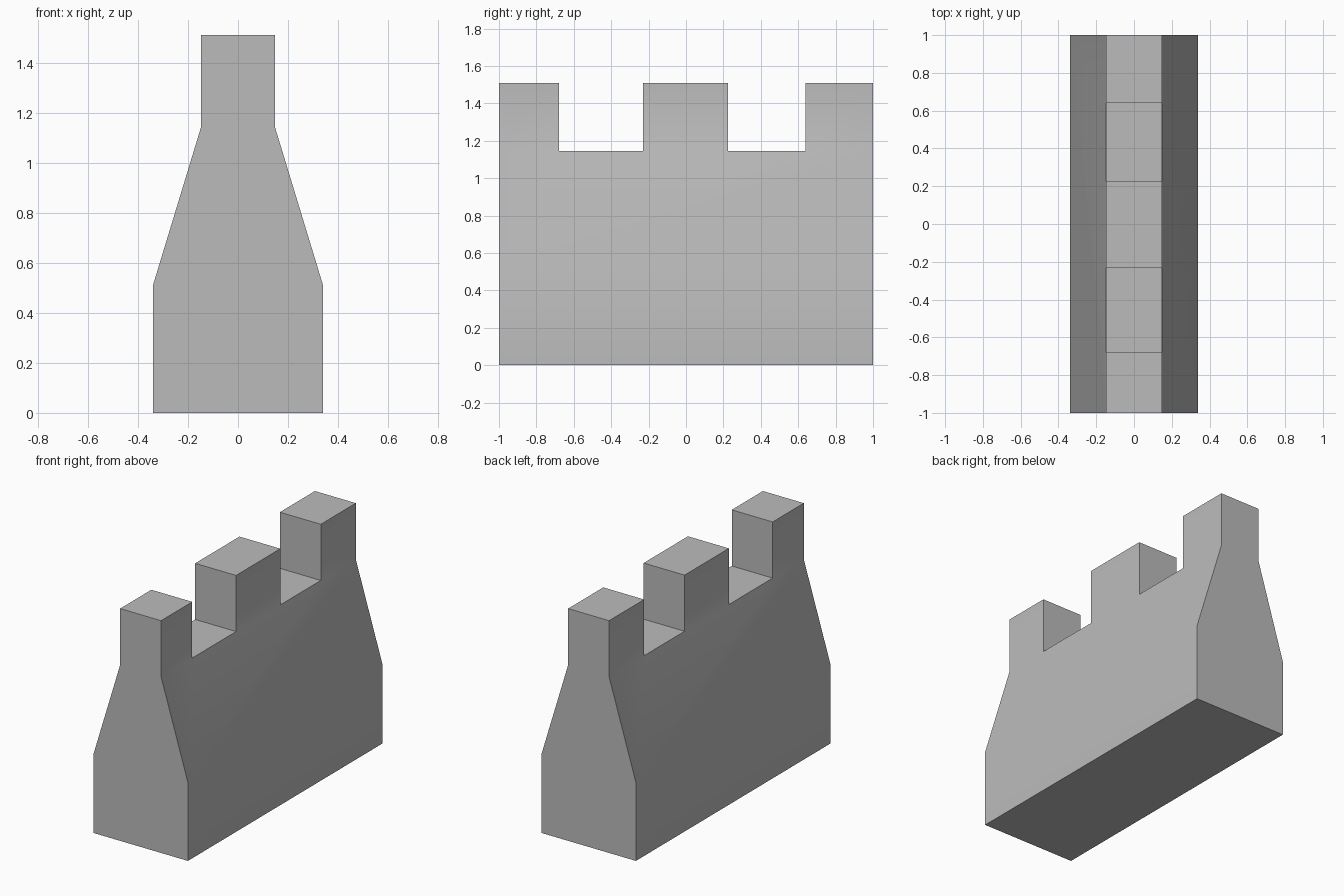
import bpy, bmesh, math

# Remove the default object
cube = bpy.data.objects.get("Cube")
if cube:
    bpy.data.objects.remove(cube, do_unlink=True)

# Stone colour
stone = bpy.data.materials.new("grey_stone")
stone.use_nodes = True
colour = (0.5, 0.5, 0.5, 1)
stone.diffuse_color = colour
stone.node_tree.nodes["Principled BSDF"].inputs["Base Color"].default_value = colour

BASE, WALK, LEDGE, TOP = 0.34, 0.147, 1.145, 1.51
profile = [(-BASE, 0), (BASE, 0), (BASE, 0.51), (WALK, LEDGE), (-WALK, LEDGE), (-BASE, 0.51)]
stations = [-1, -0.68, -0.23, 0.225, 0.64, 1]

# Wall body: the tapered section carried along its length
bm = bmesh.new()
rings = [[bm.verts.new((x, y, z)) for x, z in profile] for y in stations]
n = len(profile)
for a, b in zip(rings, rings[1:]):
    for i in range(n):
        j = (i + 1) % n
        bm.faces.new((a[i], a[j], b[j], b[i]))
bm.faces.new(rings[0])
bm.faces.new(rings[-1])

# Merlons: every other stretch of the walkway raised
bm.faces.ensure_lookup_table()
walkway = [bm.faces[k * n + 3] for k in range(0, len(stations) - 1, 2)]
for cap in bmesh.ops.extrude_discrete_faces(bm, faces=walkway)["faces"]:
    bmesh.ops.translate(bm, verts=cap.verts[:], vec=(0, 0, TOP - LEDGE))

# Join flat stretches into single faces
bmesh.ops.dissolve_limit(bm, angle_limit=math.radians(1), verts=bm.verts, edges=bm.edges)
bmesh.ops.recalc_face_normals(bm, faces=bm.faces)

mesh = bpy.data.meshes.new("battlement_wall")
bm.to_mesh(mesh)
bm.free()
mesh.materials.append(stone)
wall = bpy.data.objects.new("battlement_wall", mesh)
bpy.context.collection.objects.link(wall)

# Soft shading over the taper, crisp corners elsewhere
bpy.context.view_layer.objects.active = wall
wall.select_set(True)
bpy.ops.object.shade_smooth_by_angle(angle=math.radians(30))
